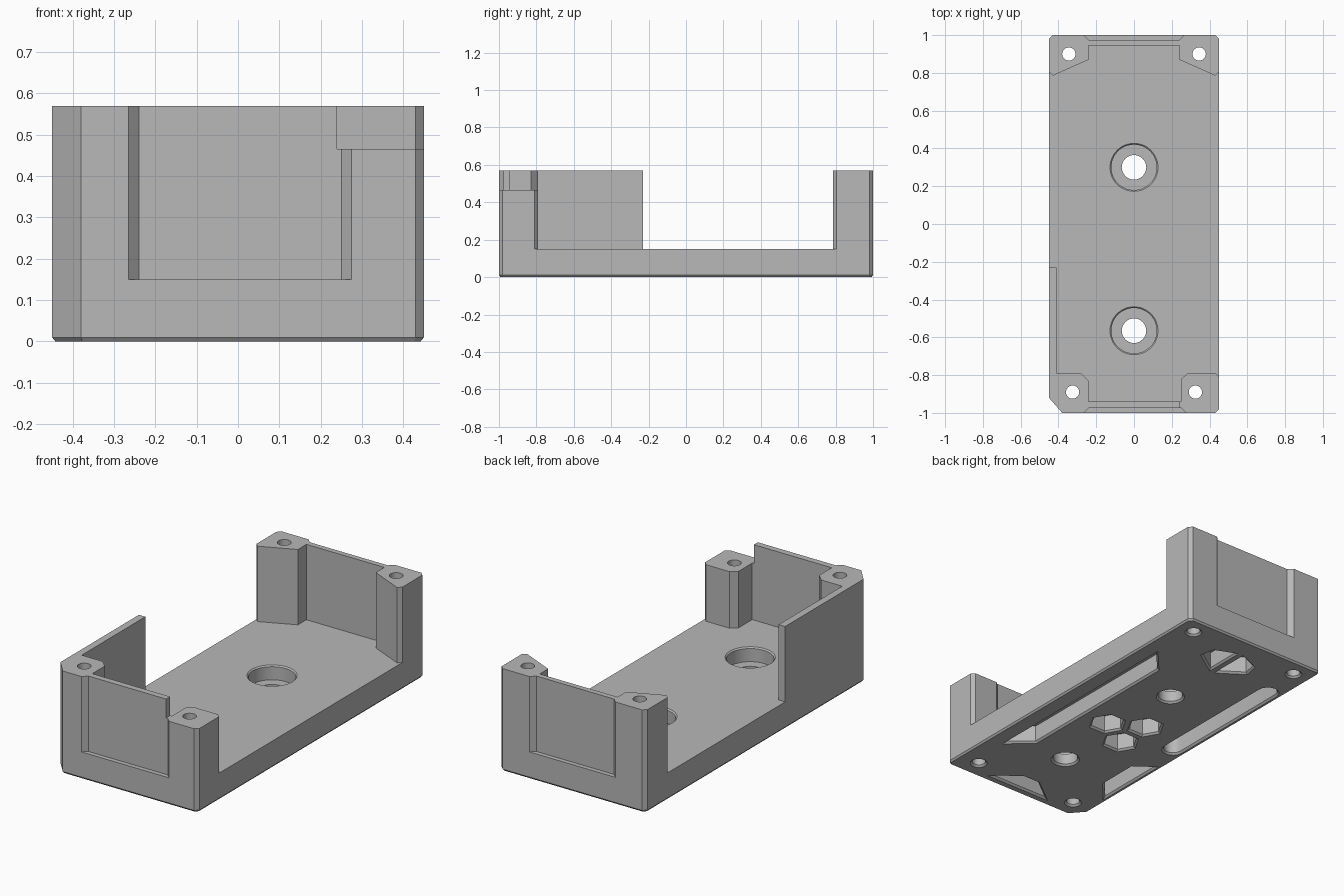
import bpy
import bmesh
from math import cos, sin, pi
from mathutils import Vector

if "Cube" in bpy.data.objects:
    bpy.data.objects.remove(bpy.data.objects["Cube"], do_unlink=True)

grey = bpy.data.materials.new("plain_grey")
grey.use_nodes = True
grey.diffuse_color = (0.48, 0.48, 0.48, 1)
grey.node_tree.nodes["Principled BSDF"].inputs["Base Color"].default_value = grey.diffuse_color


def grow(points, amount):
    """Offset a closed outline outwards with mitred corners."""
    pts = [Vector(p) for p in points]
    count = len(pts)
    area = sum(pts[i - 1].x * pts[i].y - pts[i].x * pts[i - 1].y for i in range(count))
    if area < 0:
        pts.reverse()
    result = []
    for i, p in enumerate(pts):
        a = (p - pts[i - 1]).normalized()
        b = (pts[(i + 1) % count] - p).normalized()
        na, nb = Vector((a.y, -a.x)), Vector((b.y, -b.x))
        result.append(p + (na + nb) * amount / (1 + na.dot(nb)))
    return result


def loft(name, points, sections):
    """Solid through copies of an outline, each section being (height, offset)."""
    bm = bmesh.new()
    rings = [[bm.verts.new((p.x, p.y, z)) for p in grow(points, off)] for z, off in sections]
    count = len(points)
    for low, high in zip(rings, rings[1:]):
        for i in range(count):
            j = (i + 1) % count
            bm.faces.new((low[i], low[j], high[j], high[i]))
    bm.faces.new(rings[0][::-1])
    bm.faces.new(rings[-1])
    mesh = bpy.data.meshes.new(name)
    bm.to_mesh(mesh)
    bm.free()
    obj = bpy.data.objects.new(name, mesh)
    bpy.context.collection.objects.link(obj)
    mesh.materials.append(grey)
    return obj


def ring(x, y, radius, sides):
    return [(x + radius * cos(2 * pi * i / sides), y + radius * sin(2 * pi * i / sides))
            for i in range(sides)]


def cut(points, sections):
    """Subtract a lofted solid from the tray."""
    cutter = loft("cutter", points, sections)
    cutter.hide_render = True
    mod = tray.modifiers.new("cut", "BOOLEAN")
    mod.operation, mod.solver, mod.object = "DIFFERENCE", "EXACT", cutter
    bpy.ops.object.modifier_apply(modifier=mod.name)
    bpy.data.objects.remove(cutter, do_unlink=True)


# Full block with chamfered corners and bottom edge
outline = [(-.38, -1), (.43, -1), (.45, -.98), (.45, .98), (.43, 1),
           (-.43, 1), (-.45, .98), (-.45, -.92)]
tray = loft("tray_body", outline, [(0, -.008), (.01, 0), (.57, 0)])
bpy.context.view_layer.objects.active = tray
tray.select_set(True)

# Cavity that leaves four posts, two end walls and a short side wall
back = [(.5, .855), (.43, .785), (.375, .81), (.24, .87), (.24, .945)]
cavity = [(-.41, -.79), (-.28, -.79), (-.24, -.83), (-.24, -.94), (.25, -.94),
          (.25, -.82), (.285, -.79), (.43, -.79), (.5, -.86)]
cavity += back + [(-x, y) for x, y in reversed(back)] + [(-.5, -.23), (-.41, -.23)]
above = [(.15, 0), (.7, 0)]
cut(cavity, above)

# Outer recesses in the end walls, and the lowered front post
cut([(-.29, -1.025), (.30, -1.025), (.25, -.975), (-.24, -.975)], above)
cut([(-.285, 1.02), (.285, 1.02), (.24, .975), (-.24, .975)], above)
cut([(.24, -1.1), (.5, -1.1), (.5, -.7), (.24, -.7)], [(.465, 0), (.7, 0)])

# Screw holes through the posts
mouth = [(-.01, .02), (.01, 0)]
for x, y in ((.325, -.89), (.345, .9)):
    for side in (-1, 1):
        cut(ring(side * x, y, .035, 32), mouth + [(.7, 0)])

# Counterbored holes in the floor
for y in (-.565, .3):
    cut(ring(0, y, .12, 48), [(.07, 0), (.143, 0), (.16, .017)])
    cut(ring(0, y, .065, 32), mouth + [(.12, 0)])

# Pockets in the underside
half_lens = [(.025, .66), (.15, .745), (.135, .82), (.025, .865)]
slot = [(-.42 + .05 * (1 - cos(a * pi / 8)), y + s * .05 * sin(a * pi / 8))
        for y, s, steps in ((-.12, -1, range(9)), (.66, 1, range(8, -1, -1))) for a in steps]
pockets = [
    [(.35, -.63), (.35, .6), (.235, .47), (.235, -.53)],
    [(.18, -.95), (-.18, -.95), (-.05, -.85), (.05, -.85)],
    [(-.42, -.74), (-.42, -.33), (-.325, -.4), (-.325, -.63)],
    half_lens,
    [(-x, y) for x, y in half_lens],
    slot,
]
pockets += [ring(x, y, .09, 6) for x, y in ((.07, -.135), (-.108, -.035), (-.108, -.24))]
for pocket in pockets:
    cut(pocket, mouth + [(.1, 0)])

bpy.ops.object.shade_smooth_by_angle(angle=pi / 7)
